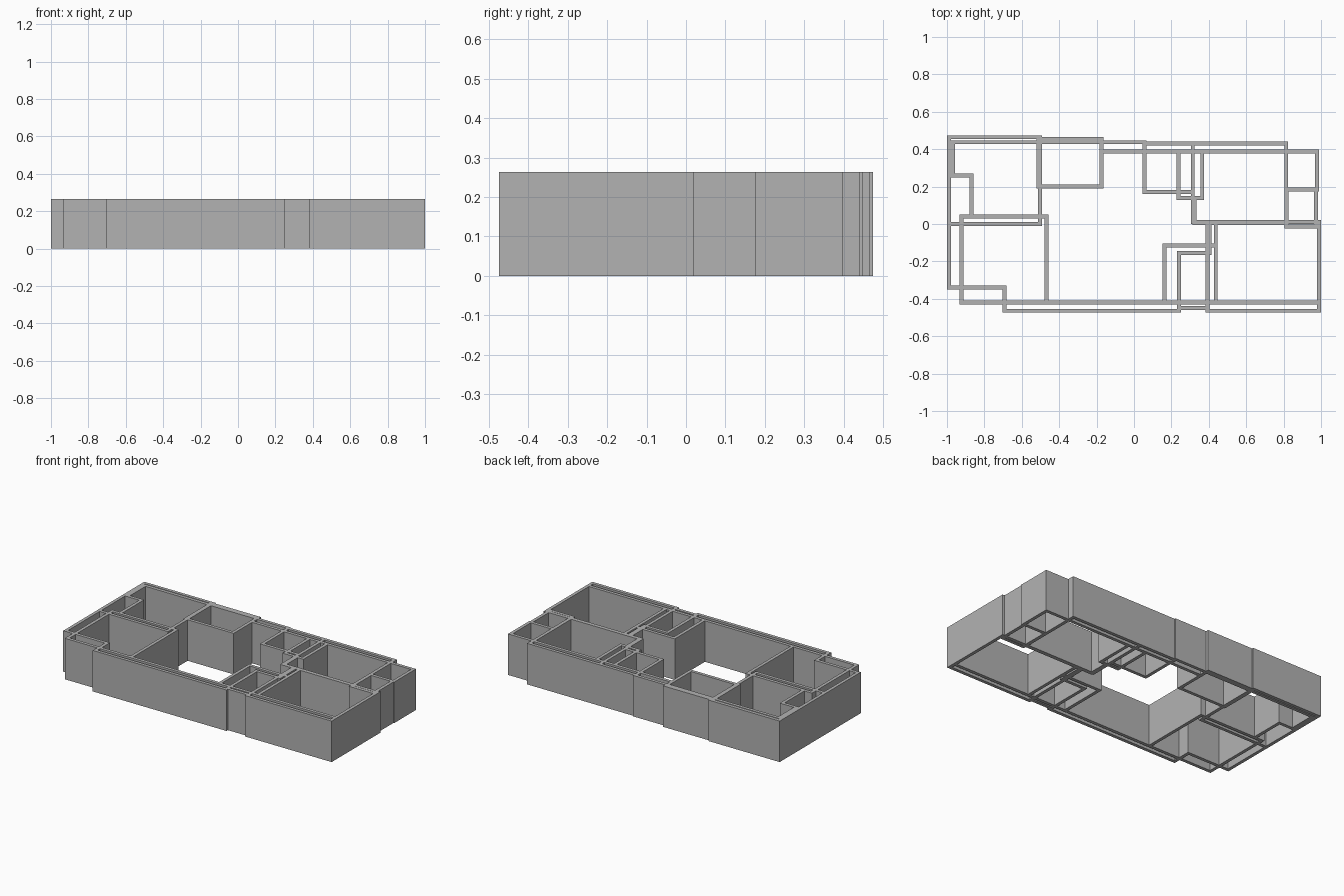
import bpy
import bmesh
from mathutils import Matrix, Vector

cube = bpy.data.objects.get("Cube")
if cube:
    bpy.data.objects.remove(cube, do_unlink=True)

HEIGHT = 0.264
THICK = 0.021

# Plain grey plaster for every wall
plaster = bpy.data.materials.new("wall_grey")
plaster.use_nodes = True
grey = (0.45, 0.45, 0.45, 1)
plaster.diffuse_color = grey
plaster.node_tree.nodes["Principled BSDF"].inputs["Base Color"].default_value = grey


def walls(name, points, closed=False):
    """Upright wall slabs along a plan path of axis-aligned segments."""
    bm = bmesh.new()
    ends = points[1:] + points[:1] if closed else points[1:]
    for a, b in zip(points, ends):
        mid = Vector(((a[0] + b[0]) / 2, (a[1] + b[1]) / 2, HEIGHT / 2))
        size = (abs(a[0] - b[0]) + THICK, abs(a[1] - b[1]) + THICK, HEIGHT, 1)
        bmesh.ops.create_cube(bm, size=1, matrix=Matrix.Translation(mid) @ Matrix.Diagonal(size))
    mesh = bpy.data.meshes.new(name)
    bm.to_mesh(mesh)
    bm.free()
    mesh.materials.append(plaster)
    bpy.context.collection.objects.link(bpy.data.objects.new(name, mesh))


def room(name, left, right, front, back):
    walls(name, [(left, front), (right, front), (right, back), (left, back)], closed=True)


# Rectangular rooms
room("back_left_room", -.989, -.502, 0, .464)
room("back_alcove", -.51, -.174, .2, .455)
room("front_left_room", -.922, -.468, -.42, .04)
room("back_right_room", .314, .814, .01, .43)
room("back_nook", .237, .365, .14, .387)
room("right_closet", .816, .974, -.013, .185)
room("front_right_room", .392, .989, -.464, .01)

# Outer and inner wall runs joining the rooms
walls("back_left_lining", [(.055, .437), (-.968, .437), (-.968, .26), (-.868, .26), (-.868, .04)])
walls("front_left_shell", [(-.989, 0), (-.989, -.34), (-.692, -.34), (-.692, -.464),
                           (.24, -.464), (.24, -.155), (.4, -.155)])
walls("front_inner_wall", [(-.92, -.42), (.989, -.42)])
walls("front_recess_wall", [(.24, -.45), (.392, -.45)])
walls("entry_walls", [(.163, -.42), (.163, -.115), (.435, -.115)])
walls("front_right_partition", [(.437, .005), (.437, -.42)])
walls("entry_side_wall", [(.405, 0), (.405, -.155)])
walls("back_center_room", [(.314, .43), (.055, .43), (.055, .17), (.314, .17)])
walls("back_inner_wall", [(-.174, .387), (.979, .387), (.979, .185)])
walls("back_right_partition", [(.324, .14), (.324, .005), (.814, .005)])
